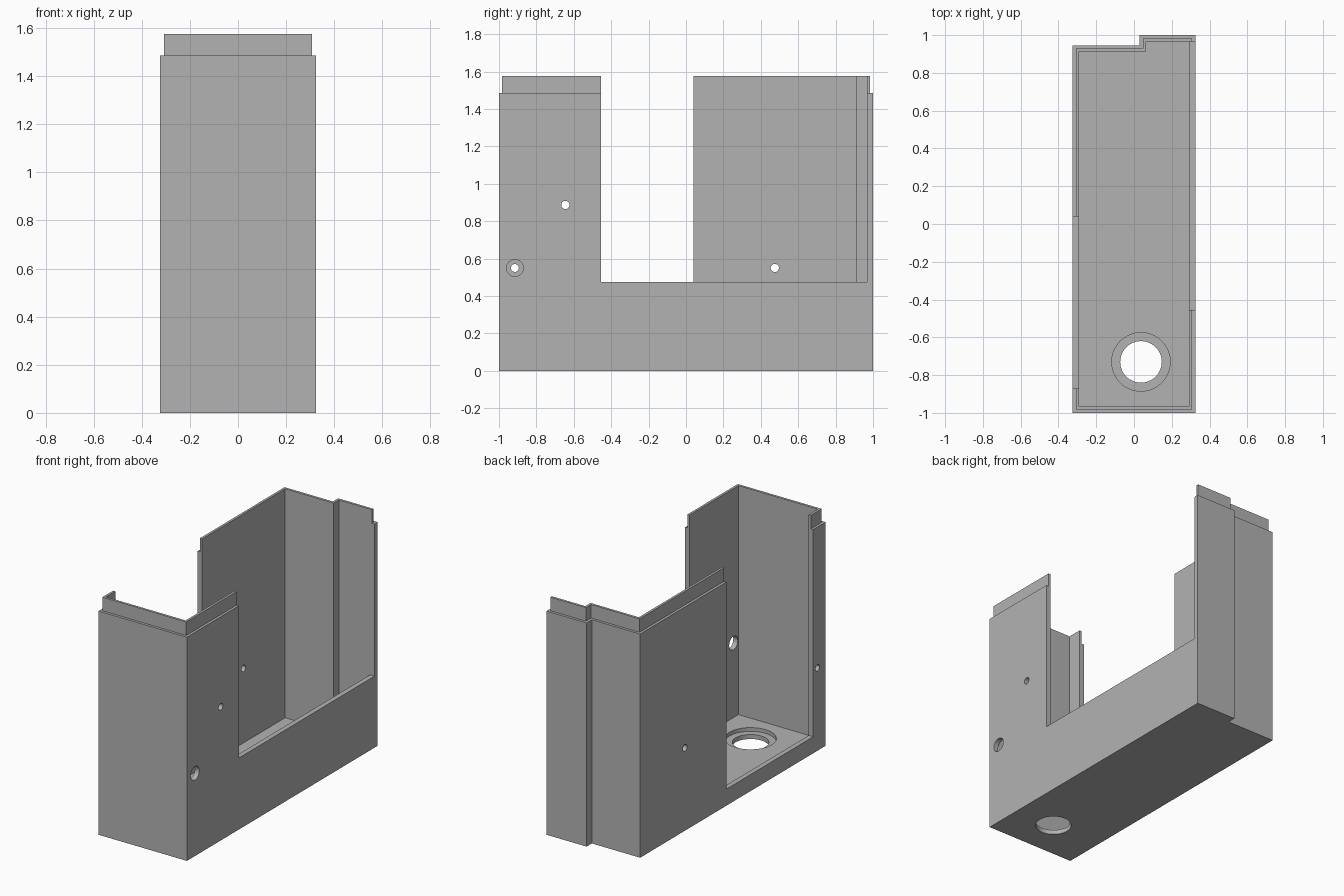
import bpy
import bmesh
from mathutils import Matrix

cube = bpy.data.objects.get("Cube")
if cube:
    bpy.data.objects.remove(cube, do_unlink=True)

# Plain grey plastic
grey = bpy.data.materials.new("plain_grey")
grey.use_nodes = True
grey.diffuse_color = (0.45, 0.45, 0.45, 1)
grey.node_tree.nodes["Principled BSDF"].inputs["Base Color"].default_value = grey.diffuse_color

FLOOR, SHOULDER, TOP = 0.055, 1.485, 1.575
WALL, LIP = 0.033, 0.017


def add_object(name, bm):
    bmesh.ops.recalc_face_normals(bm, faces=bm.faces)
    mesh = bpy.data.meshes.new(name)
    bm.to_mesh(mesh)
    bm.free()
    mesh.materials.append(grey)
    obj = bpy.data.objects.new(name, mesh)
    bpy.context.collection.objects.link(obj)
    return obj


def prism(name, outline, z0, z1):
    bm = bmesh.new()
    face = bm.faces.new([bm.verts.new((x, y, z0)) for x, y in outline])
    ext = bmesh.ops.extrude_face_region(bm, geom=[face])
    verts = [v for v in ext["geom"] if isinstance(v, bmesh.types.BMVert)]
    bmesh.ops.translate(bm, verts=verts, vec=(0, 0, z1 - z0))
    return add_object(name, bm)


def box(name, x0, x1, y0, y1, z0, z1):
    return prism(name, [(x0, y0), (x1, y0), (x1, y1), (x0, y1)], z0, z1)


def cylinder(name, radius, depth, centre, axis="Z"):
    bm = bmesh.new()
    turn = Matrix.Rotation(1.5707963, 4, "Y") if axis == "X" else Matrix()
    bmesh.ops.create_cone(bm, cap_ends=True, segments=48, radius1=radius, radius2=radius,
                          depth=depth, matrix=Matrix.Translation(centre) @ turn)
    return add_object(name, bm)


def plan(d):
    """Stepped floor plan, inset by d."""
    r, back, recess, step = 0.325 - d, 1 - d, 0.945 - d, 0.03 + d
    return [(-r, d - 1), (r, d - 1), (r, back), (step, back), (step, recess), (-r, recess)]


def combine(target, other, operation):
    mod = target.modifiers.new(operation, "BOOLEAN")
    mod.operation, mod.solver, mod.object = operation, "EXACT", other
    bpy.context.view_layer.objects.active = target
    bpy.ops.object.modifier_apply(modifier=mod.name)
    bpy.data.objects.remove(other, do_unlink=True)


# Outer shell with a thinner rim standing above the shoulder
housing = prism("housing", plan(0), 0, SHOULDER)
combine(housing, prism("rim", plan(LIP), 0.5, TOP), "UNION")

# Open cavity, side openings and holes
cutters = [
    prism("cavity", plan(WALL), FLOOR, 2),
    box("left_opening", 0.2, 0.5, -0.455, 1 - WALL, 0.475, 2.1),
    box("right_opening", -0.5, -0.2, -0.87, 0.04, 0.11, 2.1),
    cylinder("floor_hole", 0.11, 0.4, (0.037, -0.73, 0)),
    cylinder("floor_counterbore", 0.155, 0.2, (0.037, -0.73, 0.13)),
    cylinder("left_large_hole", 0.045, 0.2, (0.31, -0.915, 0.55), "X"),
    cylinder("left_small_hole", 0.022, 0.2, (0.31, -0.645, 0.887), "X"),
    cylinder("right_front_hole", 0.021, 0.2, (-0.31, -0.915, 0.55), "X"),
    cylinder("right_back_hole", 0.022, 0.2, (-0.31, 0.475, 0.55), "X"),
]
for cutter in cutters:
    combine(housing, cutter, "DIFFERENCE")

# Round hole walls, crisp edges
bpy.ops.object.select_all(action="DESELECT")
housing.select_set(True)
bpy.context.view_layer.objects.active = housing
bpy.ops.object.shade_smooth_by_angle()
